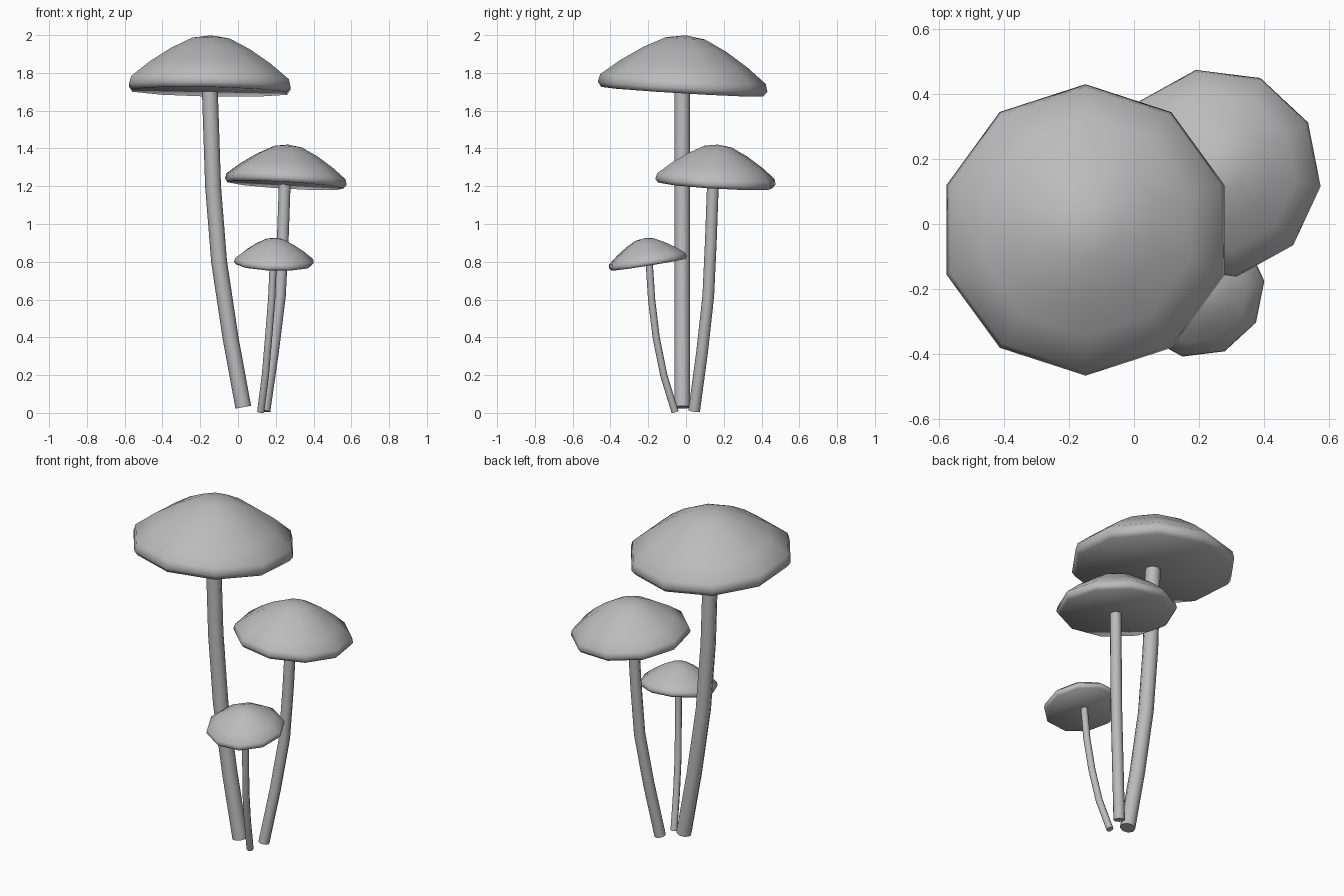
import bpy, bmesh, math
from mathutils import Vector, Matrix

cube = bpy.data.objects.get("Cube")
if cube:
    bpy.data.objects.remove(cube)

grey = bpy.data.materials.new("mushroom grey")
grey.use_nodes = True
colour = (0.5, 0.5, 0.5, 1)
grey.diffuse_color = colour
grey.node_tree.nodes["Principled BSDF"].inputs["Base Color"].default_value = colour


def finish(bm, name, angle):
    bmesh.ops.recalc_face_normals(bm, faces=bm.faces)
    mesh = bpy.data.meshes.new(name)
    bm.to_mesh(mesh)
    bm.free()
    obj = bpy.data.objects.new(name, mesh)
    bpy.context.collection.objects.link(obj)
    mesh.materials.append(grey)
    bpy.ops.object.select_all(action="DESELECT")
    obj.select_set(True)
    bpy.context.view_layer.objects.active = obj
    bpy.ops.object.shade_smooth_by_angle(angle=math.radians(angle))
    return obj


def ring(bm, centre, radius, sides, rotation, turn=0):
    angles = [turn + math.tau * i / sides for i in range(sides)]
    return [bm.verts.new(centre + rotation @ Vector((radius * math.cos(a), radius * math.sin(a), 0)))
            for a in angles]


def bridge(bm, rings):
    for low, high in zip(rings, rings[1:]):
        n = len(low)
        for i in range(n):
            j = (i + 1) % n
            bm.faces.new((low[i], low[j], high[j], high[i]))


# Cap profile for a unit rim radius: (radius, height)
PROFILE = [(0.955, 0), (1, 0.06), (0.975, 0.15), (0.75, 0.33), (0.49, 0.50), (0.23, 0.63)]
APEX = 0.665


def cap(name, centre, radius, slope, turn):
    """Ten-sided domed cap, tilted by its x and y slope."""
    bm = bmesh.new()
    flat = Matrix.Identity(3)
    rings = [ring(bm, Vector((0, 0, h)), r, 10, flat, math.radians(turn)) for r, h in PROFILE]
    bridge(bm, rings)
    bm.faces.new(rings[0])
    top = bm.verts.new((0, 0, APEX))
    for i in range(10):
        bm.faces.new((rings[-1][i], rings[-1][(i + 1) % 10], top))
    tilt = Vector((0, 0, 1)).rotation_difference(Vector((-slope[0], -slope[1], 1)).normalized())
    place = Matrix.Translation(centre) @ tilt.to_matrix().to_4x4() @ Matrix.Scale(radius, 4)
    bmesh.ops.transform(bm, matrix=place, verts=bm.verts)
    finish(bm, name, 60)


def stem(name, path, radius):
    """Eight-sided tube whose rings stand square to the path."""
    bm = bmesh.new()
    points = [Vector(p) for p in path]
    rings = []
    for i, p in enumerate(points):
        along = points[min(i + 1, len(points) - 1)] - points[max(i - 1, 0)]
        turn = Vector((0, 0, 1)).rotation_difference(along.normalized()).to_matrix()
        rings.append(ring(bm, p, radius, 8, turn))
    bridge(bm, rings)
    bm.faces.new(rings[0])
    bm.faces.new(rings[-1])
    finish(bm, name, 50)


# Tall mushroom
cap("tall_cap", (-0.15, -0.02, 1.70), 0.45, (-0.02, -0.06), 18)
stem("tall_stem", [(0.028, -0.02, 0.03), (-0.04, -0.02, 0.4), (-0.10, -0.02, 0.8),
                   (-0.132, -0.02, 1.2), (-0.15, -0.02, 1.74)], 0.042)

# Middle mushroom
cap("middle_cap", (0.252, 0.155, 1.205), 0.325, (-0.06, -0.06), -7)
stem("middle_stem", [(0.14, 0.043, 0.01), (0.185, 0.085, 0.32), (0.222, 0.118, 0.62),
                     (0.237, 0.132, 0.92), (0.248, 0.143, 1.23)], 0.031)

# Small mushroom
cap("small_cap", (0.19, -0.20, 0.785), 0.213, (-0.03, 0.16), 7)
stem("small_stem", [(0.12, -0.058, 0.005), (0.145, -0.118, 0.2), (0.162, -0.158, 0.4),
                    (0.178, -0.182, 0.6), (0.187, -0.195, 0.80)], 0.019)
